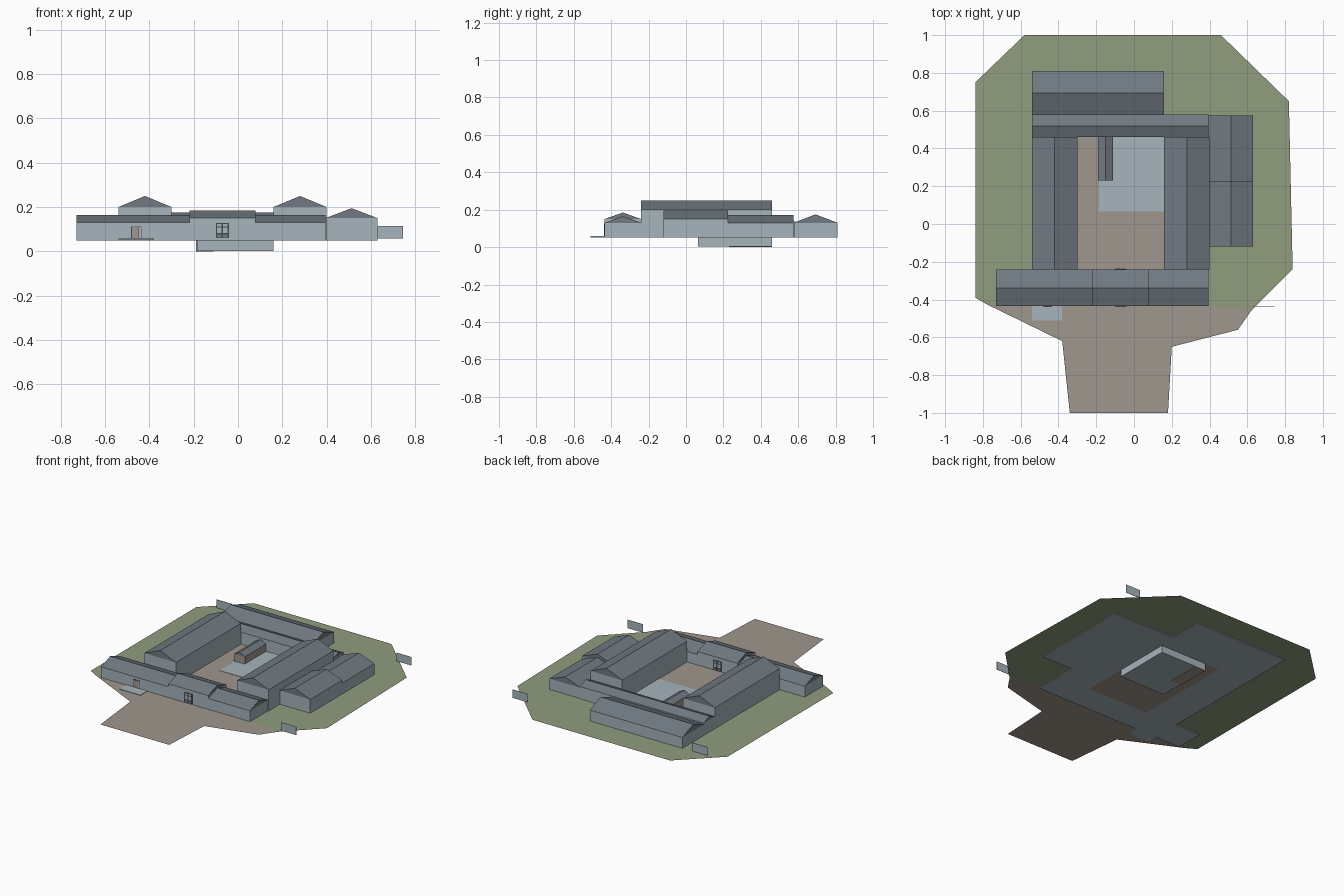
import bpy
import bmesh

cube = bpy.data.objects.get("Cube")
if cube:
    bpy.data.objects.remove(cube, do_unlink=True)


def material(name, rgb):
    m = bpy.data.materials.new(name)
    m.use_nodes = True
    m.diffuse_color = (*rgb, 1)
    m.node_tree.nodes["Principled BSDF"].inputs["Base Color"].default_value = (*rgb, 1)
    return m


WALL = material("pale blue grey wall", (0.38, 0.46, 0.50))
ROOF = material("slate roof", (0.165, 0.195, 0.223))
GRASS = material("grass green", (0.28, 0.34, 0.21))
PAVING = material("warm grey paving", (0.35, 0.31, 0.27))
FRAME = material("dark frame", (0.06, 0.07, 0.08))

FLOOR, GROUND = 0.05, 0.056


def make(name, verts, faces, mats, rule=None):
    """Build a flat-shaded object; rule picks a material slot per face."""
    me = bpy.data.meshes.new(name)
    me.from_pydata(verts, [], faces)
    for m in mats:
        me.materials.append(m)
    bm = bmesh.new()
    bm.from_mesh(me)
    if len(faces) > 1:
        bmesh.ops.recalc_face_normals(bm, faces=bm.faces)
    for f in bm.faces:
        f.material_index = rule(f) if rule else 0
    bm.to_mesh(me)
    bm.free()
    ob = bpy.data.objects.new(name, me)
    bpy.context.collection.objects.link(ob)
    return ob


def box(name, x0, x1, y0, y1, z0, z1, mat):
    verts = [(x, y, z) for z in (z0, z1) for x, y in ((x0, y0), (x1, y0), (x1, y1), (x0, y1))]
    sides = [(i, (i + 1) % 4, (i + 1) % 4 + 4, i + 4) for i in range(4)]
    return make(name, verts, sides + [(3, 2, 1, 0), (4, 5, 6, 7)], [mat])


def house(name, x0, x1, y0, y1, eave, ridge, along, base=FLOOR, wall=WALL):
    """Walls with a gabled roof flush to them; along is the ridge axis."""
    a0, a1, b0, b1 = (x0, x1, y0, y1) if along == "x" else (y0, y1, x0, x1)
    section = [(b0, base), (b1, base), (b1, eave), ((b0 + b1) / 2, ridge), (b0, eave)]
    verts = [(a, b, z) if along == "x" else (b, a, z) for a in (a0, a1) for b, z in section]
    faces = [(i, (i + 1) % 5, (i + 1) % 5 + 5, i + 5) for i in range(5)]
    # end walls are split at the eaves so the gables take the roof colour
    for k in (0, 5):
        faces += [(k, k + 1, k + 2, k + 4), (k + 2, k + 3, k + 4)]
    return make(name, verts, faces, [wall, ROOF],
                lambda f: int(f.calc_center_median().z > eave + 0.002))


def sheet(name, outline, z, mat):
    return make(name, [(x, y, z) for x, y in outline], [tuple(range(len(outline)))], [mat])


# Grounds
sheet("lawn", [(-0.77, -0.43), (0.40, -0.43), (0.62, -0.46), (0.84, -0.24), (0.82, 0.65),
               (0.46, 1), (-0.58, 1), (-0.84, 0.75), (-0.84, -0.39)], GROUND, GRASS)
sheet("forecourt", [(-0.77, -0.43), (-0.38, -0.62), (-0.34, -1), (0.18, -1), (0.20, -0.65),
                    (0.55, -0.56), (0.62, -0.46), (0.40, -0.43)], GROUND, PAVING)
box("courtyard_paving", -0.30, 0.16, -0.24, 0.46, FLOOR, 0.058, PAVING)
box("basement", -0.185, 0.16, 0.065, 0.46, 0.002, 0.06, WALL)
box("side_entrance_pad", -0.54, -0.38, -0.51, -0.43, 0.052, 0.059, WALL)

# Long wings either side of the courtyard
for name, x in (("right_wing", -0.54), ("left_wing", 0.16)):
    house(name, x, x + 0.24, -0.24, 0.46, 0.20, 0.25, "y")

# Front range
house("front_range_right", -0.73, -0.22, -0.435, -0.24, 0.13, 0.165, "x")
house("front_gatehouse", -0.22, 0.08, -0.435, -0.24, 0.15, 0.185, "x")
house("front_range_left", 0.08, 0.395, -0.435, -0.24, 0.13, 0.165, "x")

# Back range and annexes
house("back_corridor", -0.54, 0.395, 0.46, 0.58, 0.14, 0.165, "x")
house("back_hall", -0.54, 0.16, 0.575, 0.81, 0.13, 0.175, "x")
house("annex_front", 0.395, 0.63, -0.12, 0.225, 0.15, 0.195, "y")
house("annex_back", 0.395, 0.63, 0.225, 0.575, 0.13, 0.172, "y")
house("courtyard_hut", -0.19, -0.11, 0.23, 0.46, 0.11, 0.13, "y", base=0, wall=PAVING)

# Thin freestanding wall panels at the plot corners
for i, (x, y) in enumerate(((0.63, -0.435), (0.63, 0.81), (-0.73, 0.81))):
    box(f"corner_panel_{i + 1}", x, x + 0.115, y - 0.001, y + 0.001, 0.058, 0.115, WALL)

# Gatehouse doors on the street and courtyard sides: dark frame with panes
for side, y, d in (("street", -0.435, -1), ("courtyard", -0.24, 1)):
    def plate(name, x0, x1, z0, z1, t, mat):
        lo, hi = sorted((y, y + d * t))
        box(f"{side}_{name}", x0, x1, lo, hi, z0, z1, mat)
    plate("door_frame", -0.1, -0.04, 0.06, 0.127, 0.003, FRAME)
    for i in range(2):
        x = -0.094 + i * 0.027
        plate(f"door_pane_{i}", x, x + 0.02, 0.082, 0.108, 0.004, WALL)
        plate(f"door_panel_{i}", x, x + 0.02, 0.063, 0.077, 0.004, ROOF)
        plate(f"door_light_{i}", x, x + 0.02, 0.113, 0.123, 0.004, WALL)

# Side entrance door
box("side_door_frame", -0.482, -0.435, -0.438, -0.435, 0.06, 0.112, FRAME)
box("side_door_leaf", -0.478, -0.450, -0.439, -0.435, 0.06, 0.109, PAVING)
box("side_door_light", -0.447, -0.438, -0.439, -0.435, 0.06, 0.109, WALL)
